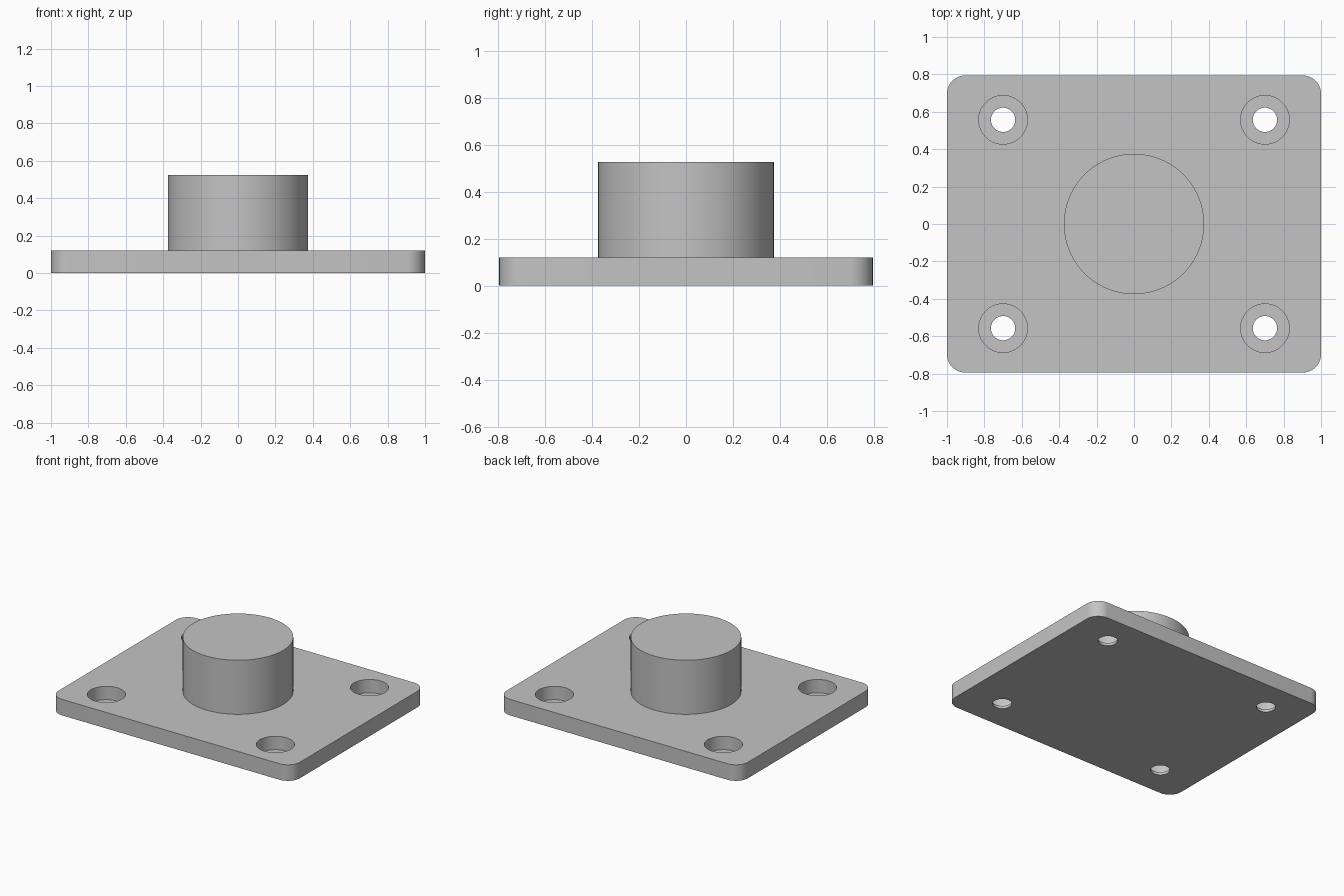
import bpy
import bmesh

WIDTH, DEPTH, THICK = 2.0, 1.59, 0.12
CORNER = 0.1
BOSS_R, BOSS_TOP = 0.375, 0.525
HOLE_X, HOLE_Y = 0.70, 0.557
BORE_R, HOLE_R, FLOOR_Z = 0.13, 0.065, 0.02

cube = bpy.data.objects.get("Cube")
if cube:
    bpy.data.objects.remove(cube, do_unlink=True)

grey = bpy.data.materials.new("plain_grey")
grey.use_nodes = True
colour = (0.55, 0.55, 0.55, 1)
grey.diffuse_color = colour
grey.node_tree.nodes["Principled BSDF"].inputs["Base Color"].default_value = colour


def cylinder(name, radius, z0, z1, x=0, y=0, sides=64):
    bpy.ops.mesh.primitive_cylinder_add(
        vertices=sides, radius=radius, depth=z1 - z0, location=(x, y, (z0 + z1) / 2))
    obj = bpy.context.object
    obj.name = name
    obj.data.materials.append(grey)
    return obj


def activate(obj):
    bpy.ops.object.select_all(action="DESELECT")
    obj.select_set(True)
    bpy.context.view_layer.objects.active = obj


# Base plate with rounded vertical corners
bpy.ops.mesh.primitive_cube_add(size=1, location=(0, 0, THICK / 2))
plate = bpy.context.object
plate.name = "base_plate"
plate.scale = (WIDTH, DEPTH, THICK)
bpy.ops.object.transform_apply(location=True, rotation=False, scale=True)
plate.data.materials.append(grey)
bm = bmesh.new()
bm.from_mesh(plate.data)
uprights = [e for e in bm.edges if abs(e.verts[0].co.z - e.verts[1].co.z) > THICK / 2]
bmesh.ops.bevel(bm, geom=uprights, offset=CORNER, segments=12, profile=0.5, affect="EDGES")
bm.to_mesh(plate.data)
bm.free()

# Counterbored bolt holes: a wide recess from the top, a narrow hole right through
for sx in (-1, 1):
    for sy in (-1, 1):
        for radius, bottom in ((BORE_R, FLOOR_Z), (HOLE_R, -0.1)):
            cutter = cylinder("hole_cutter", radius, bottom, THICK + 0.1,
                              sx * HOLE_X, sy * HOLE_Y, 48)
            cutter.hide_render = True
            activate(plate)
            cut = plate.modifiers.new("bolt_hole", "BOOLEAN")
            cut.operation = "DIFFERENCE"
            cut.solver = "EXACT"
            cut.object = cutter
            bpy.ops.object.modifier_apply(modifier=cut.name)
            bpy.data.objects.remove(cutter, do_unlink=True)

# Solid round boss, seated slightly into the plate
boss = cylinder("centre_boss", BOSS_R, THICK - 0.02, BOSS_TOP, sides=96)

for obj in (plate, boss):
    activate(obj)
    bpy.ops.object.shade_smooth_by_angle(angle=0.52)
